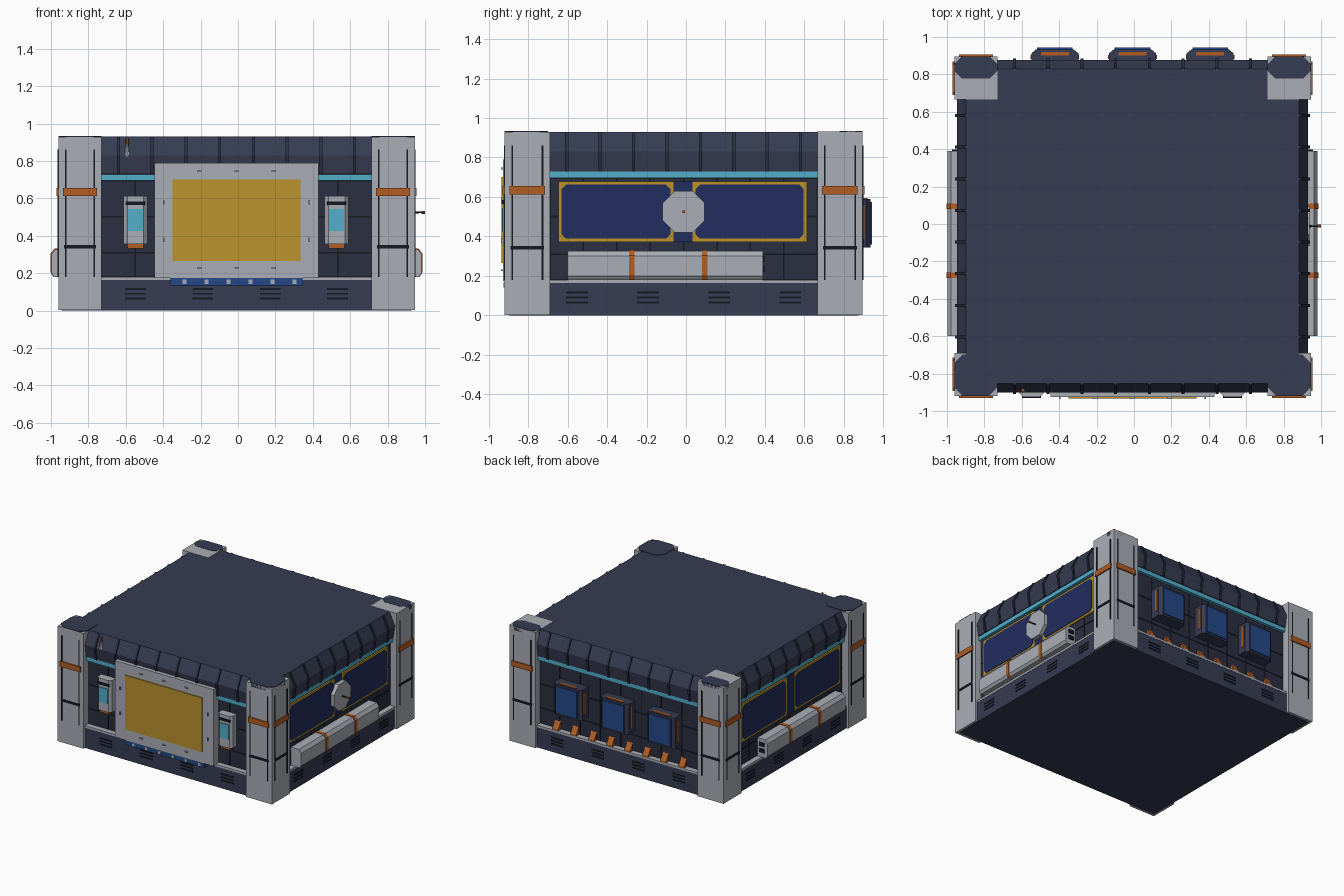
import bpy, bmesh, math
from mathutils import Matrix, Vector

cube = bpy.data.objects.get("Cube")
if cube:
    bpy.data.objects.remove(cube, do_unlink=True)


def material(name, *rgb):
    m = bpy.data.materials.new(name)
    m.use_nodes = True
    m.diffuse_color = (*rgb, 1)
    m.node_tree.nodes["Principled BSDF"].inputs["Base Color"].default_value = (*rgb, 1)
    return m


GREY = material("light grey", .40, .42, .46)
HULL = material("slate hull", .037, .045, .084)
PANEL = material("dark panel", .024, .029, .052)
DARK = material("black trim", .008, .009, .016)
ORANGE = material("orange", .44, .11, .017)
GOLD = material("gold", .50, .29, .026)
CYAN = material("cyan", .084, .42, .60)
BLUE = material("blue", .018, .064, .25)
NAVY = material("deep navy", .016, .026, .115)

CENTRE = Matrix.Translation((-.008, -.012, 0))
# side: (turn in degrees, wall distance, half length between posts)
SIDES = {"front": (0, .84, .722), "right": (90, .89, .677),
         "back": (180, .84, .722), "left": (-90, .89, .677)}


def part(name, mat, pieces, side="front"):
    """One object from prisms (points, low, high, axis); local u along, d outward, z up."""
    bm = bmesh.new()
    order = {"u": lambda p, t: (t, -p[0], p[1]),
             "d": lambda p, t: (p[0], -t, p[1]),
             "z": lambda p, t: (p[0], -p[1], t)}
    for pts, lo, hi, axis in pieces:
        a = [bm.verts.new(order[axis](p, lo)) for p in pts]
        b = [bm.verts.new(order[axis](p, hi)) for p in pts]
        bm.faces.new(a)
        bm.faces.new(b[::-1])
        for i in range(len(a)):
            j = (i + 1) % len(a)
            bm.faces.new((a[i], b[i], b[j], a[j]))
    bmesh.ops.recalc_face_normals(bm, faces=bm.faces)
    return finish(name, mat, bm, side)


def finish(name, mat, bm, side):
    bm.transform(CENTRE @ Matrix.Rotation(math.radians(SIDES[side][0]), 4, "Z"))
    me = bpy.data.meshes.new(name)
    bm.to_mesh(me)
    bm.free()
    me.materials.append(mat)
    ob = bpy.data.objects.new(name, me)
    bpy.context.collection.objects.link(ob)
    return ob


def rect(u0, u1, z0, z1, c=0):
    """Rectangle outline, with corners cut by c."""
    if not c:
        return [(u0, z0), (u1, z0), (u1, z1), (u0, z1)]
    return [(u0 + c, z0), (u1 - c, z0), (u1, z0 + c), (u1, z1 - c),
            (u1 - c, z1), (u0 + c, z1), (u0, z1 - c), (u0, z0 + c)]


def box(u0, u1, d0, d1, z0, z1, c=0):
    return (rect(u0, u1, z0, z1, c), d0, d1, "d")


def cone(name, mat, at, direction, r1, r2, length, side):
    bm = bmesh.new()
    turn = Vector(direction).to_track_quat("Z", "Y").to_matrix().to_4x4()
    bmesh.ops.create_cone(bm, cap_ends=True, segments=8, radius1=r1, radius2=r2, depth=length,
                          matrix=Matrix.Translation(at) @ turn)
    finish(name, mat, bm, side)


# Main block, base and sill
part("roof_block", HULL, [box(-.89, .89, -.84, .84, .01, .93)])
part("base", HULL, [box(-.935, .935, -.885, .885, 0, .163)])
part("sill", GREY, [box(-.937, .937, -.887, .887, .163, .18)])

# Corner posts with bands, grooves and roof caps
for sx in (-1, 1):
    for sy in (-1, 1):
        back = sy < 0
        x0, x1 = sorted((sx * .722, sx * .953))
        d0, d1 = sorted((sy * .677, sy * .907))
        top = .932 if back else .928
        part("corner_post", GREY, [box(x0, x1, d0, d1, .002, top)])
        cap = rect(x0, x1, d0, -.79, .04) if back else rect(x0, x1, d0 + .01, d1, .045)
        part("post_cap", HULL, [(cap, .9, .934, "z")])
for side, (turn, wall, half) in SIDES.items():
    face = wall + (.067 if side in ("front", "back") else .063)
    bands, straps, grooves = [], [], []
    for s in (-1, 1):
        mid = s * (half + .115)
        bands.append(box(mid - .09, mid + .09, face - .01, face + .01, .612, .655))
        straps.append(box(mid - .085, mid + .085, face - .01, face + .004, .333, .351))
        for k in (-.077, .077):
            grooves.append(box(mid + k - .004, mid + k + .004, face - .01, face + .004, .18, .86))
    part("post_orange_band", ORANGE, bands, side)
    part("post_dark_strap", DARK, straps, side)
    part("post_groove", DARK, grooves, side)

# Cornice, light strip, wall panels and base vents on every side
for side, (turn, wall, half) in SIDES.items():
    def cornice(grow):
        return [(wall - .04, .929), (wall + grow, .929), (wall + .048 + grow, .83),
                (wall + .034 + grow, .73), (wall - .04, .73)]
    part("cornice", HULL, [(cornice(0), -half, half, "u")], side)
    count = 8
    step = 2 * half / count
    edges = [-half + step * (i + .5) for i in range(count)]
    part("cornice_rib", PANEL, [(cornice(.01), u - .008, u + .008, "u") for u in edges], side)
    part("light_strip", CYAN, [box(-half, half, wall, wall + .03, .695, .728)], side)
    rows = ((.185, .305), (.313, .497), (.505, .69))
    part("wall_seams", DARK, [box(-half, half, wall, wall + .004, .18, .695)], side)
    part("wall_panels", PANEL,
         [box(-half + i * step + .004, -half + (i + 1) * step - .004, wall, wall + .01, a, b)
          for i in range(count) for a, b in rows], side)
    part("base_vents", DARK,
         [box(u - .055, u + .055, wall + .04, wall + .049, z, z + .01)
          for u in (-.54, -.18, .18, .54) for z in (.06, .085, .11)], side)

# Front display with its frame, clips and control strip
part("display_frame", GREY, [box(-.438, .438, .84, .914, .174, .79)])
part("display_screen", GOLD, [box(-.342, .342, .9, .922, .265, .70)])
clips = [box(u - .012, u + .012, .91, .924, z, z + .008)
         for u in (-.2, 0, .2) for z in (.225, .74)]
clips += [box(u - .004, u + .004, .91, .924, z - .012, z + .012)
          for u in (-.39, .39) for z in (.38, .58)]
part("display_clips", GREY, clips)
part("control_strip", BLUE, [box(-.352, .352, .88, .908, .135, .175)])
part("control_keys", GREY, [box(u - .011, u + .011, .9, .913, .142, .166)
                            for u in [-.278 + .1175 * i for i in range(6)]])

# Front wall terminals
for u in (-.54, .535):
    part("terminal_body", GREY, [(rect(u - .064, u + .064, .80, .914, .02), .355, .612, "z")])
    part("terminal_screen", CYAN, [box(u - .04, u + .04, .9, .919, .425, .543)])
    part("terminal_slot", DARK, [box(u - .05, u + .05, .9, .919, .564, .584)])
    part("terminal_base", ORANGE, [box(u - .043, u + .043, .84, .9, .333, .355)])

# Small mast on the front cornice
cone("mast_base", GREY, (-.585, -.875, .86), (0, 0, 1), .016, .006, .07, "front")
cone("mast_tip", ORANGE, (-.585, -.875, .905), (0, 0, 1), .009, .009, .03, "front")

# Side panels and storage lockers
for side, s in (("right", 1), ("left", -1)):
    def span(a, b, *rest):
        lo, hi = sorted((s * a, s * b))
        return box(lo, hi, *rest)
    frames = ((-.635, -.051), (.045, .624))
    part("panel_backing", NAVY, [span(-.1, .1, .89, .908, .373, .678)], side)
    part("panel_frame", GOLD, [span(a, b, .89, .912, .373, .678) for a, b in frames], side)
    part("panel_glass", NAVY, [span(a + .016, b - .016, .9, .916, .389, .662, .022)
                               for a, b in frames], side)
    lo, hi = sorted((-.588 * s, .402 * s))
    locker = [(.89, .18), (.975, .18), (.99, .2), (.99, .3), (.97, .327), (.89, .327)]
    part("locker", GREY, [(locker, lo, hi, "u")], side)
    strap = [(d + .004 * (d > .9), z + .004 * (z > .19)) for d, z in locker]
    part("locker_strap", ORANGE, [(strap, s * u - .015, s * u + .015, "u")
                                  for u in (-.263, .107)], side)
    part("locker_latch", DARK, [span(.4, .41, .92, .965, z, z + .03) for z in (.22, .27)], side)

# Octagonal dish with a probe on the right side
ring = [(.115 * math.cos(math.radians(22.5 + 45 * i)),
         .525 + .115 * math.sin(math.radians(22.5 + 45 * i))) for i in range(8)]
part("dish", GREY, [(ring, .91, .945, "d")], "right")
cone("probe_rod", DARK, (0, -.965, .525), (0, -1, 0), .006, .004, .05, "right")
cone("probe_tip", ORANGE, (0, -.998, .525), (0, -1, 0), .008, .008, .02, "right")

# Back equipment boxes
for u in (-.415, 0, .415):
    outline = [(u - .125, .84), (u + .125, .84), (u + .125, .925), (u + .1, .946),
               (u - .1, .946), (u - .125, .925)]
    part("equipment_box", HULL, [(outline, .345, .59, "z")], "back")
    part("equipment_screen", BLUE, [box(u - .095, u + .095, .94, .955, .36, .575)], "back")
    part("equipment_trim", ORANGE,
         [box(u - .075, u + .075, .912, .932, .58, .594),
          box(u - .13, u - .12, .895, .915, .39, .56),
          box(u + .12, u + .13, .895, .915, .39, .56)], "back")

# Sloping orange brackets on the back sill
slope = [(.845, .18), (.885, .18), (.885, .19), (.845, .25)]
part("sill_brackets", ORANGE, [(slope, u - .025, u + .025, "u")
                               for u in [-.56 + .16 * i for i in range(8)]], "back")
